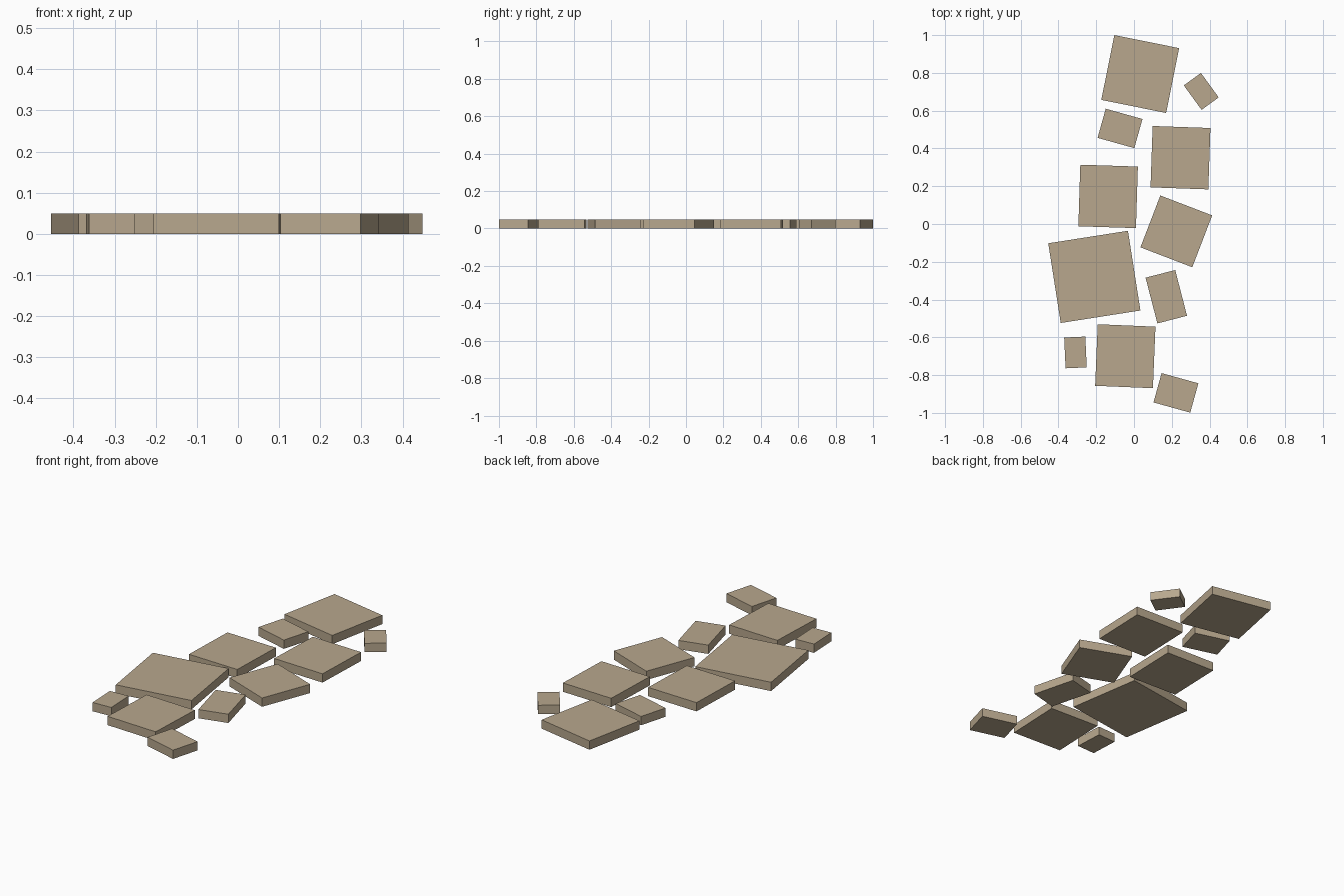
import bpy, math

THICK = 0.049

# Stone slabs: centre x, centre y, width, depth, turn in degrees
SLABS = [
    (0.033, 0.794, 0.350, 0.350, -11.4),
    (0.356, 0.702, 0.112, 0.160, 36.0),
    (-0.074, 0.506, 0.202, 0.160, -15.6),
    (0.246, 0.351, 0.306, 0.325, -2.0),
    (-0.137, 0.146, 0.305, 0.326, -1.8),
    (0.224, -0.039, 0.294, 0.294, -21.0),
    (-0.210, -0.280, 0.427, 0.427, 8.9),
    (0.171, -0.385, 0.162, 0.250, 14.5),
    (-0.310, -0.680, 0.112, 0.163, 2.6),
    (-0.046, -0.700, 0.306, 0.326, -2.4),
    (0.222, -0.894, 0.202, 0.161, -15.5),
]

# Stone colour
mat = bpy.data.materials.new("sandstone")
mat.diffuse_color = (0.48, 0.39, 0.27, 1)


def slab(name, x, y, w, d, turn):
    bpy.ops.mesh.primitive_cube_add(size=1, location=(x, y, THICK / 2),
                                    rotation=(0, 0, math.radians(turn)))
    ob = bpy.context.object
    ob.name = name
    ob.scale = (w, d, THICK)
    ob.data.materials.append(mat)


# Path of flat stepping stones
for i, s in enumerate(SLABS, 1):
    slab(f"stepping_stone_{i:02d}", *s)
